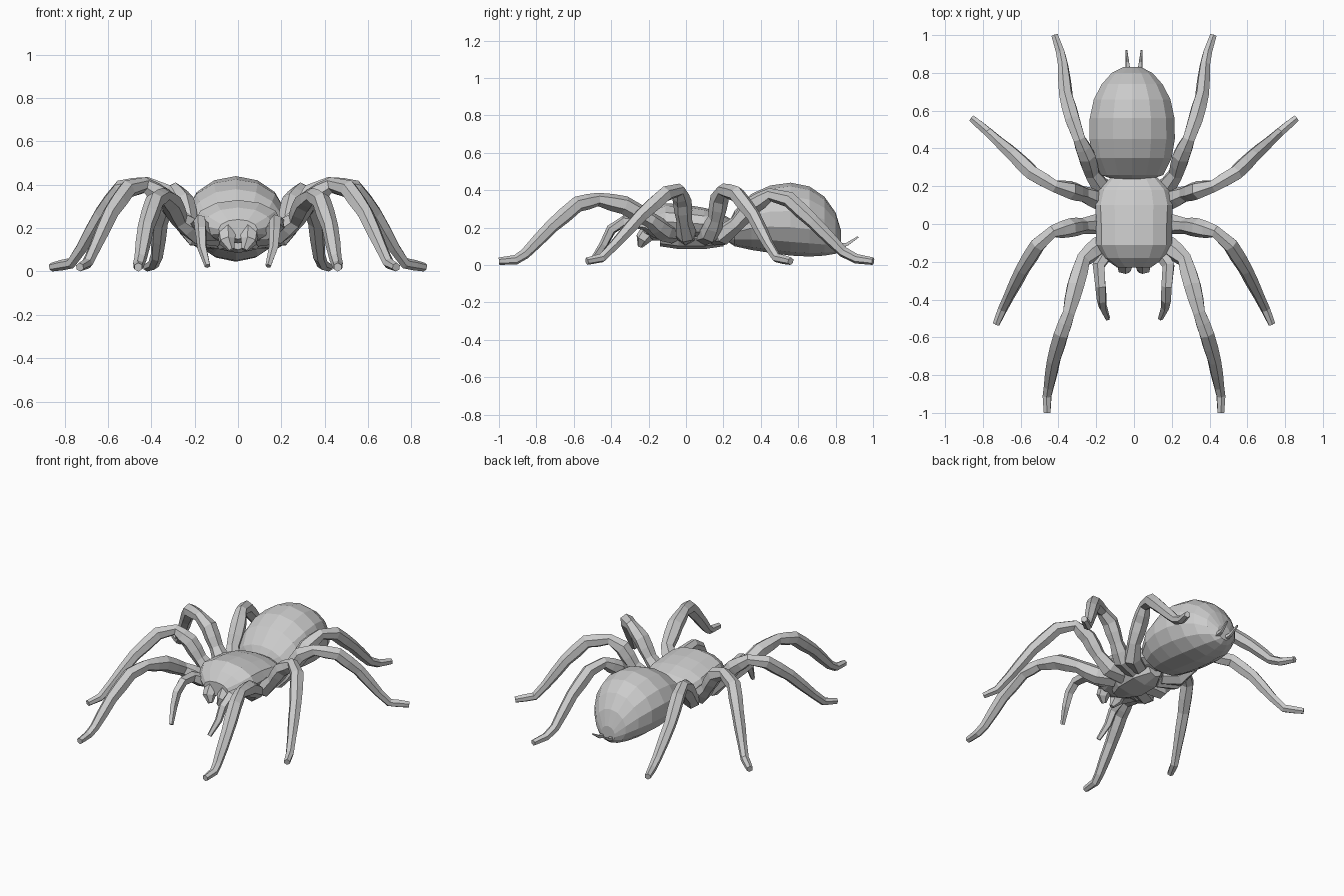
import bpy, bmesh, math
from mathutils import Vector


def loft(name, rings):
    """Skin a list of equally sized vertex rings and cap both ends."""
    bm = bmesh.new()
    loops = [[bm.verts.new(p) for p in ring] for ring in rings]
    n = len(loops[0])
    for a, b in zip(loops, loops[1:]):
        for i in range(n):
            j = (i + 1) % n
            bm.faces.new((a[i], a[j], b[j], b[i]))
    bm.faces.new(loops[0])
    bm.faces.new(loops[-1])
    bmesh.ops.recalc_face_normals(bm, faces=bm.faces)
    mesh = bpy.data.meshes.new(name)
    bm.to_mesh(mesh)
    bm.free()
    obj = bpy.data.objects.new(name, mesh)
    bpy.context.collection.objects.link(obj)
    return obj


def body(name, sections, sides, x=0):
    """Sections: y, half width, bottom z, top z."""
    rings = []
    for y, w, lo, hi in sections:
        ring = []
        for i in range(sides):
            a = 2 * math.pi * i / sides
            ring.append((x + w * math.sin(a), y, (lo + hi) / 2 + (hi - lo) / 2 * math.cos(a)))
        rings.append(ring)
    return loft(name, rings)


def limb(name, path, radii, side, sides=6):
    """Tapered jointed tube along a path; side mirrors it in x."""
    pts = [Vector((x * side, y, z)) for x, y, z in path]
    span = pts[-1] - pts[0]
    lateral = Vector((-span.y, span.x, 0)).normalized()
    rings = []
    for i, p in enumerate(pts):
        before = (p - pts[i - 1]).normalized() if i else Vector()
        after = (pts[i + 1] - p).normalized() if i < len(pts) - 1 else Vector()
        t = (before + after).normalized()
        across = (lateral - t * lateral.dot(t)).normalized()
        up = t.cross(across)
        rings.append([p + radii[i] * (across * math.cos(a) + up * math.sin(a))
                      for a in (2 * math.pi * (k + 0.5) / sides for k in range(sides))])
    return loft(name, rings)


# Abdomen
body("abdomen", [
    (0.23, 0.08, 0.12, 0.23), (0.26, 0.17, 0.10, 0.29), (0.35, 0.215, 0.08, 0.38),
    (0.45, 0.232, 0.065, 0.425), (0.56, 0.23, 0.05, 0.44), (0.66, 0.208, 0.045, 0.42),
    (0.74, 0.165, 0.05, 0.365), (0.80, 0.11, 0.06, 0.28), (0.83, 0.05, 0.08, 0.18)], 14, -0.01)

# Carapace, underside plate and waist
body("carapace", [
    (-0.23, 0.09, 0.15, 0.24), (-0.18, 0.16, 0.13, 0.295), (-0.11, 0.20, 0.13, 0.33),
    (0.0, 0.20, 0.13, 0.322), (0.10, 0.205, 0.13, 0.305), (0.18, 0.185, 0.14, 0.28),
    (0.25, 0.12, 0.15, 0.24)], 12)
body("underside_plate", [
    (-0.14, 0.06, 0.10, 0.20), (-0.04, 0.12, 0.085, 0.20),
    (0.10, 0.12, 0.085, 0.20), (0.20, 0.05, 0.10, 0.20)], 8)
body("waist", [(0.18, 0.05, 0.14, 0.23), (0.30, 0.06, 0.13, 0.24)], 8)

# Leg paths for the right side, front to back
legs = {
    "front_leg": [(0.09, -0.07, 0.17), (0.19, -0.12, 0.18), (0.27, -0.19, 0.24), (0.31, -0.33, 0.32),
                  (0.345, -0.47, 0.35), (0.385, -0.58, 0.325), (0.425, -0.72, 0.205),
                  (0.45, -0.86, 0.06), (0.46, -0.91, 0.028), (0.46, -1.0, 0.02)],
    "second_leg": [(0.09, 0.0, 0.16), (0.20, 0.0, 0.17), (0.27, -0.01, 0.24), (0.34, -0.02, 0.34),
                   (0.43, -0.04, 0.40), (0.51, -0.11, 0.38), (0.59, -0.24, 0.265),
                   (0.66, -0.38, 0.11), (0.695, -0.45, 0.038), (0.73, -0.53, 0.02)],
    "third_leg": [(0.09, 0.10, 0.16), (0.20, 0.13, 0.17), (0.27, 0.16, 0.25), (0.34, 0.18, 0.36),
                  (0.42, 0.20, 0.40), (0.54, 0.27, 0.38), (0.63, 0.36, 0.265),
                  (0.72, 0.44, 0.11), (0.77, 0.485, 0.038), (0.86, 0.56, 0.02)],
    "rear_leg": [(0.09, 0.15, 0.16), (0.18, 0.20, 0.16), (0.225, 0.27, 0.22), (0.25, 0.36, 0.32),
                 (0.29, 0.45, 0.375), (0.325, 0.55, 0.35), (0.36, 0.68, 0.23),
                 (0.375, 0.84, 0.07), (0.39, 0.91, 0.033), (0.42, 1.0, 0.02)],
}
leg_radii = [0.055, 0.055, 0.042, 0.05, 0.036, 0.043, 0.038, 0.029, 0.026, 0.02]
palp = [(0.06, -0.12, 0.18), (0.14, -0.15, 0.18), (0.185, -0.22, 0.22), (0.175, -0.33, 0.235),
        (0.17, -0.40, 0.19), (0.165, -0.44, 0.11), (0.14, -0.50, 0.025)]
jaw = [(0.045, -0.15, 0.20), (0.05, -0.20, 0.18), (0.05, -0.23, 0.14), (0.03, -0.245, 0.10)]
spinneret = [(0.03, 0.79, 0.10), (0.035, 0.86, 0.11), (0.04, 0.92, 0.15)]


def swell(path, radii, bulge):
    """Add a fuller ring between joints from the second joint on."""
    new_path, new_radii = list(path[:2]), list(radii[:2])
    for i in range(2, len(path)):
        if (Vector(path[i]) - Vector(path[i - 1])).length > 0.11:
            new_path.append(tuple(Vector(path[i - 1]).lerp(Vector(path[i]), 0.5)))
            new_radii.append(bulge * (radii[i - 1] + radii[i]) / 2)
        new_path.append(path[i])
        new_radii.append(radii[i])
    return new_path, new_radii


for side, label in ((1, "right"), (-1, "left")):
    for name, path in legs.items():
        limb(f"{label}_{name}", *swell(path, leg_radii, 1.06), side)
    limb(f"{label}_feeler", palp, [0.035, 0.042, 0.035, 0.03, 0.028, 0.023, 0.014], side, 5)
    limb(f"{label}_jaw", jaw, [0.04, 0.048, 0.04, 0.015], side)
    limb(f"{label}_spinneret", spinneret, [0.02, 0.012, 0.006], side, 4)
